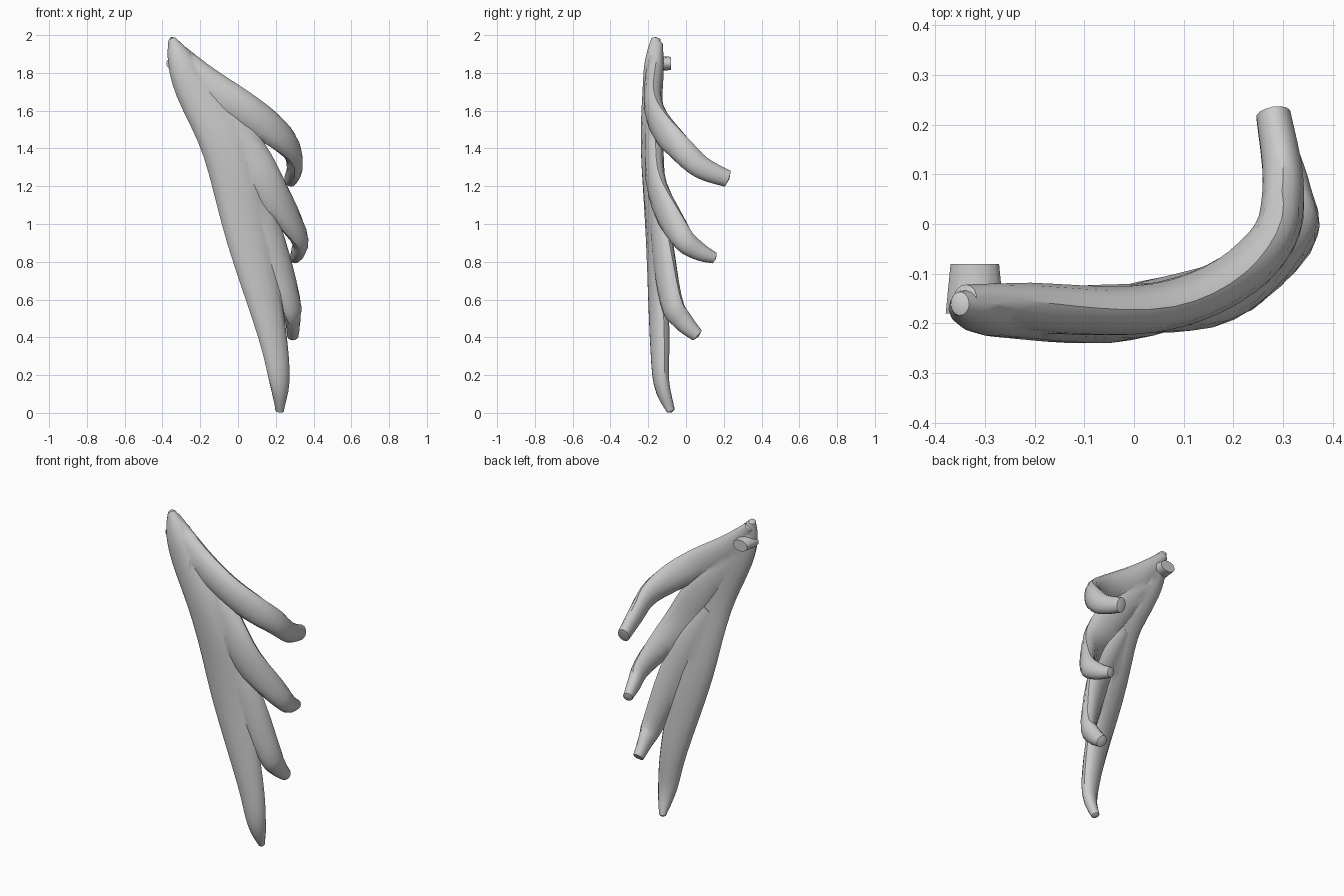
import bpy, bmesh, math
from mathutils import Vector

if "Cube" in bpy.data.objects:
    bpy.data.objects.remove(bpy.data.objects["Cube"])

SIDES, STEPS = 14, 4


def smooth_path(points):
    """Catmull-Rom curve through (x, y, z, width) points."""
    p = [Vector(q) for q in points]
    p = [p[0]] + p + [p[-1]]
    out = []
    for a, b, c, d in zip(p, p[1:], p[2:], p[3:]):
        for s in range(STEPS):
            t = s / STEPS
            bend = (2*a - 5*b + 4*c - d) * t*t + (3*b - a - 3*c + d) * t**3
            out.append(b + ((c - a) * t + bend) / 2)
    return out + [p[-1]]


def feather(name, points):
    """Loft flat ovals; the sheet they lie in turns from front to right side."""
    rows = smooth_path(points)
    mids = [r.to_3d() for r in rows]
    last = len(rows) - 1
    bm = bmesh.new()
    rings = []
    for i, m in enumerate(mids):
        width = rows[i].w
        thick = min(0.1, 0.03 + 0.45 * width)
        tangent = (mids[min(i + 1, last)] - mids[max(i - 1, 0)]).normalized()
        turn = math.pi / 2 * min(max((m.y + 0.18) / 0.2, 0), 1)
        chord = tangent.cross(Vector((math.sin(turn), -math.cos(turn), 0))).normalized()
        normal = chord.cross(tangent)
        ring = []
        for k in range(SIDES):
            a = math.tau * k / SIDES
            ring.append(bm.verts.new(m + (chord * width * math.cos(a) + normal * thick * math.sin(a)) / 2))
        rings.append(ring)
    for a, b in zip(rings, rings[1:]):
        for k in range(SIDES):
            bm.faces.new((a[k - 1], a[k], b[k], b[k - 1]))
    # slightly domed ends
    for ring, m, inner in ((rings[0], mids[0], mids[1]), (rings[-1], mids[-1], mids[-2])):
        tip = bm.verts.new(m + (m - inner).normalized() * 0.01)
        for k in range(SIDES):
            bm.faces.new((ring[k - 1], ring[k], tip))
    bmesh.ops.recalc_face_normals(bm, faces=bm.faces)
    me = bpy.data.meshes.new(name)
    bm.to_mesh(me)
    bm.free()
    ob = bpy.data.objects.new(name, me)
    bpy.context.collection.objects.link(ob)
    return ob


# Long main blade
wing = feather("feathered_wing", [
    (-.35, -.16, 1.98, .04), (-.31, -.17, 1.88, .13), (-.24, -.18, 1.72, .19),
    (-.07, -.19, 1.4, .24), (.06, -.16, .92, .24), (.18, -.14, .42, .16),
    (.22, -.13, .16, .11), (.22, -.08, .01, .04)])

# Three side feathers curling backwards
parts = [
    feather("upper_feather", [
        (-.34, -.15, 1.95, .06), (-.17, -.17, 1.75, .17), (.03, -.17, 1.61, .18),
        (.18, -.12, 1.5, .17), (.28, -.03, 1.4, .14), (.3, .08, 1.3, .12),
        (.28, .22, 1.24, .09)]),
    feather("middle_feather", [
        (-.28, -.17, 1.8, .08), (0, -.17, 1.45, .2), (.17, -.15, 1.18, .19),
        (.32, -.03, .94, .13), (.32, .06, .86, .1), (.3, .15, .82, .06)]),
    feather("lower_feather", [
        (-.05, -.17, 1.35, .1), (.13, -.14, 1, .18), (.27, -.08, .6, .14),
        (.29, -.02, .49, .11), (.29, .06, .41, .07)]),
]

# Short root stub facing backwards
bpy.ops.mesh.primitive_cone_add(vertices=SIDES, radius1=.06, radius2=.05, depth=.1,
                                location=(-.32, -.13, 1.85), rotation=(-math.pi / 2, 0, 0))
stub = bpy.context.object
stub.name = "root_stub"
stub.scale.y = .7
parts.append(stub)

# Fuse everything into one skin
bpy.ops.object.select_all(action='DESELECT')
bpy.context.view_layer.objects.active = wing
wing.select_set(True)
for p in parts:
    mod = wing.modifiers.new("fuse", 'BOOLEAN')
    mod.operation = 'UNION'
    mod.solver = 'EXACT'
    mod.object = p
    bpy.ops.object.modifier_apply(modifier=mod.name)
    bpy.data.objects.remove(p)
bpy.ops.object.shade_smooth_by_angle(angle=math.radians(35))
